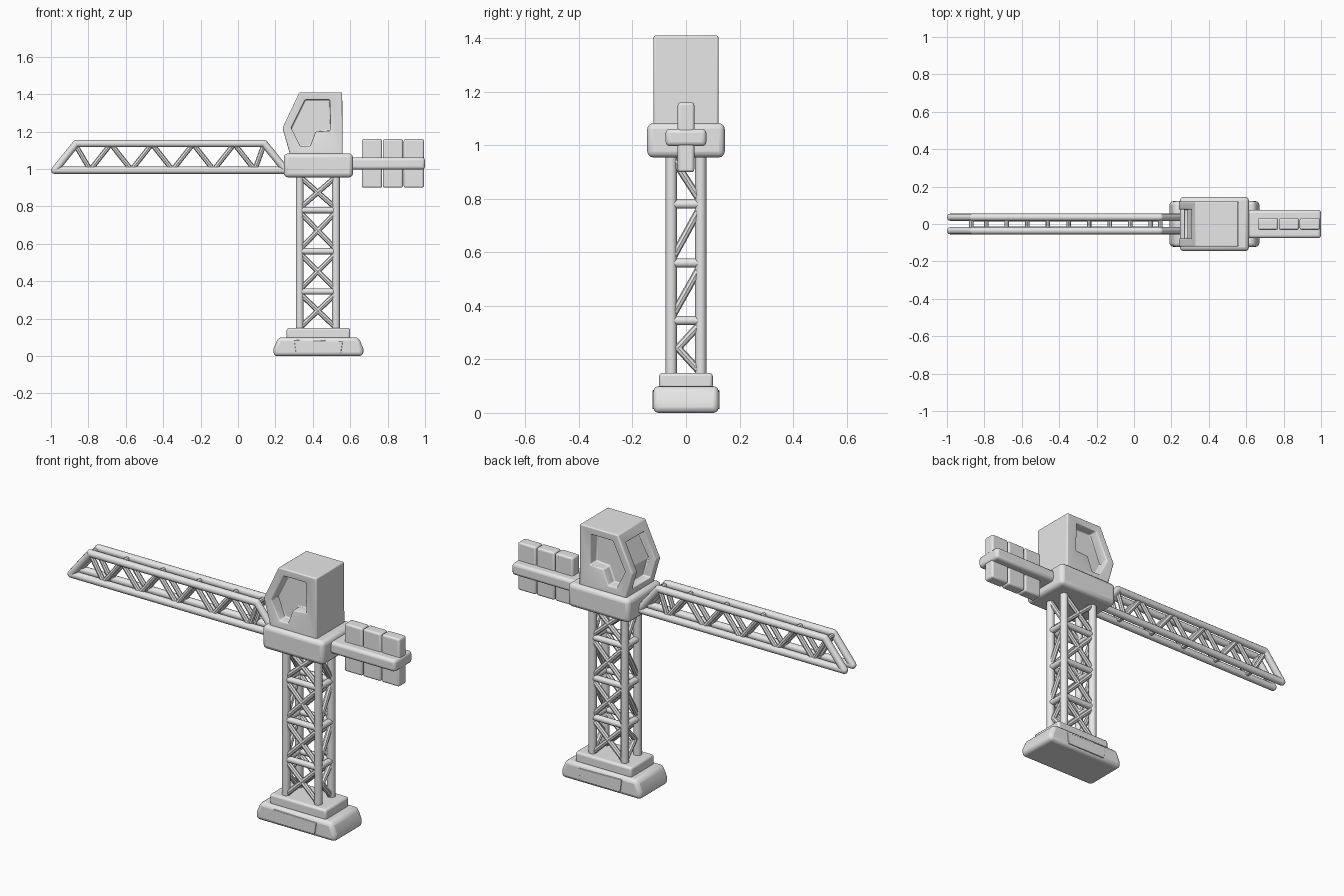
import bpy, bmesh, math
from mathutils import Vector

if "Cube" in bpy.data.objects:
    bpy.data.objects.remove(bpy.data.objects["Cube"])

grey = bpy.data.materials.new("light_grey")
grey.diffuse_color = (0.8, 0.8, 0.8, 1)
grey.use_nodes = True
grey.node_tree.nodes["Principled BSDF"].inputs["Base Color"].default_value = grey.diffuse_color
TX = 0.427  # tower axis


def finish(name, bm, bevel=0.0, segments=3, cutters=()):
    bmesh.ops.recalc_face_normals(bm, faces=bm.faces)
    me = bpy.data.meshes.new(name)
    bm.to_mesh(me)
    bm.free()
    me.materials.append(grey)
    ob = bpy.data.objects.new(name, me)
    bpy.context.collection.objects.link(ob)
    for c in cutters:
        m = ob.modifiers.new("cut", 'BOOLEAN')
        m.object, m.solver = c, 'EXACT'
    if bevel:
        m = ob.modifiers.new("round", 'BEVEL')
        m.width, m.segments, m.limit_method = bevel, segments, 'ANGLE'
        m.angle_limit = math.radians(25)
    bpy.ops.object.select_all(action='DESELECT')
    ob.select_set(True)
    bpy.context.view_layer.objects.active = ob
    bpy.ops.object.shade_smooth_by_angle(angle=math.radians(40))
    return ob


def add_prism(bm, pts, y0, y1):
    """Extrude an x-z outline along y."""
    a = [bm.verts.new((x, y0, z)) for x, z in pts]
    b = [bm.verts.new((x, y1, z)) for x, z in pts]
    bm.faces.new(a)
    bm.faces.new(b[::-1])
    for i in range(len(pts)):
        j = (i + 1) % len(pts)
        bm.faces.new((a[i], b[i], b[j], a[j]))


def prism(name, pts, y0, y1, bevel=0.0, **kw):
    bm = bmesh.new()
    add_prism(bm, pts, y0, y1)
    return finish(name, bm, bevel, **kw)


def box(name, x0, x1, y, z0, z1, bevel):
    return prism(name, [(x0, z0), (x1, z0), (x1, z1), (x0, z1)], -y, y, bevel)


def tubes(name, paths, r, sides=10):
    """Round bars with ball joints along each list of points."""
    bm = bmesh.new()
    for path in paths:
        path = [Vector(p) for p in path]
        for a, b in zip(path, path[1:]):
            d = b - a
            mat = d.to_track_quat('Z', 'Y').to_matrix().to_4x4()
            mat.translation = (a + b) / 2
            bmesh.ops.create_cone(bm, cap_ends=True, segments=sides, radius1=r,
                                  radius2=r, depth=d.length, matrix=mat)
        for p in path:
            res = bmesh.ops.create_uvsphere(bm, u_segments=sides, v_segments=6, radius=r)
            bmesh.ops.translate(bm, verts=res["verts"], vec=p)
    return finish(name, bm)


# Base slab, its side pads and the plinth
prism("base_slab", [(0.19, 0), (0.67, 0), (0.67, 0.04), (0.645, 0.1),
                    (0.215, 0.1), (0.19, 0.04)], -0.122, 0.122, 0.02)
prism("base_pads", [(0.31, 0.015), (0.55, 0.015), (0.56, 0.08), (0.3, 0.085)],
      -0.126, 0.126, 0.003)
box("plinth", 0.26, 0.6, 0.1, 0.09, 0.15, 0.012)

# Tower legs
LX, LY, LR = 0.097, 0.055, 0.021
tubes("tower_legs", [[(TX + sx * LX, sy * LY, 0.12), (TX + sx * LX, sy * LY, 0.98)]
                     for sx in (-1, 1) for sy in (-1, 1)], LR, 12)

# Tower rungs and bracing
levels = [0.14, 0.345, 0.56, 0.78, 0.97]
rungs, braces = [], []
for z in levels[1:-1]:
    for s in (-1, 1):
        rungs.append([(TX - LX, s * LY, z), (TX + LX, s * LY, z)])
        rungs.append([(TX + s * LX, -LY, z), (TX + s * LX, LY, z)])
for i, (a, b) in enumerate(zip(levels, levels[1:])):
    a, b = a + 0.01, b - 0.01
    for s in (-1, 1):
        braces.append([(TX - LX, s * LY, a), (TX + LX, s * LY, b)])
        braces.append([(TX + LX, s * LY, a), (TX - LX, s * LY, b)])
        x = TX + s * LX
        if i == 0:
            braces.append([(x, LY, a), (x, -0.03, (a + b) / 2), (x, LY, b)])
        else:
            k = -1 if i == 3 else 1
            braces.append([(x, -k * LY, a), (x, k * LY, b)])
tubes("tower_rungs", rungs, 0.017)
tubes("tower_braces", braces, 0.014, 8)

# Slewing platform
box("platform", 0.245, 0.615, 0.145, 0.955, 1.083, 0.022)

# Cabin with recessed side windows and windscreen
window = [(0.36, 1.37), (0.49, 1.37), (0.495, 1.205), (0.415, 1.2),
          (0.385, 1.12), (0.335, 1.12), (0.285, 1.22)]
cutters = [prism("side_window_cutter", window, s * 0.065, s * 0.2) for s in (-1, 1)]
screen = [(0.2, 1.36), (0.345, 1.36), (0.285, 1.22), (0.315, 1.12), (0.2, 1.12)]
cutters.append(prism("windscreen_cutter", screen, -0.078, 0.078))
for c in cutters:
    c.hide_render = True
    c.hide_set(True)
prism("cabin", [(0.28, 1.07), (0.56, 1.07), (0.557, 1.41), (0.328, 1.41), (0.238, 1.22)],
      -0.121, 0.121, 0.014, cutters=cutters)

# Counter jib and its weights
box("counter_jib", 0.59, 1.0, 0.076, 0.997, 1.062, 0.016)
for i in range(3):
    x = 0.662 + i * 0.112
    box("counterweight_%d" % (i + 1), x, x + 0.108, 0.031, 0.9, 1.16, 0.01)

# Jib: two parallel trusses with zigzag lattice
chords, lattice = [], []
for s in (-1, 1):
    y = s * 0.036
    chords.append([(0.26, y, 0.993), (-0.98, y, 0.993), (-0.865, y, 1.136),
                   (0.14, y, 1.136), (0.25, y, 1.0)])
    zig = [(-0.87, 1.13)]
    for k in range(5):
        x = -0.79 + 0.22 * k
        zig += [(x, 0.995), (min(x + 0.11, 0.14), 1.134)]
    lattice.append([(x, s * 0.028, z) for x, z in zig])
tubes("jib_chords", chords, 0.0195, 12)
tubes("jib_lattice", lattice, 0.0135, 8)

# Short ties joining the two trusses
tubes("jib_ties", [[(x, -0.03, z), (x, 0.03, z)] for x, z in zig], 0.012, 8)
